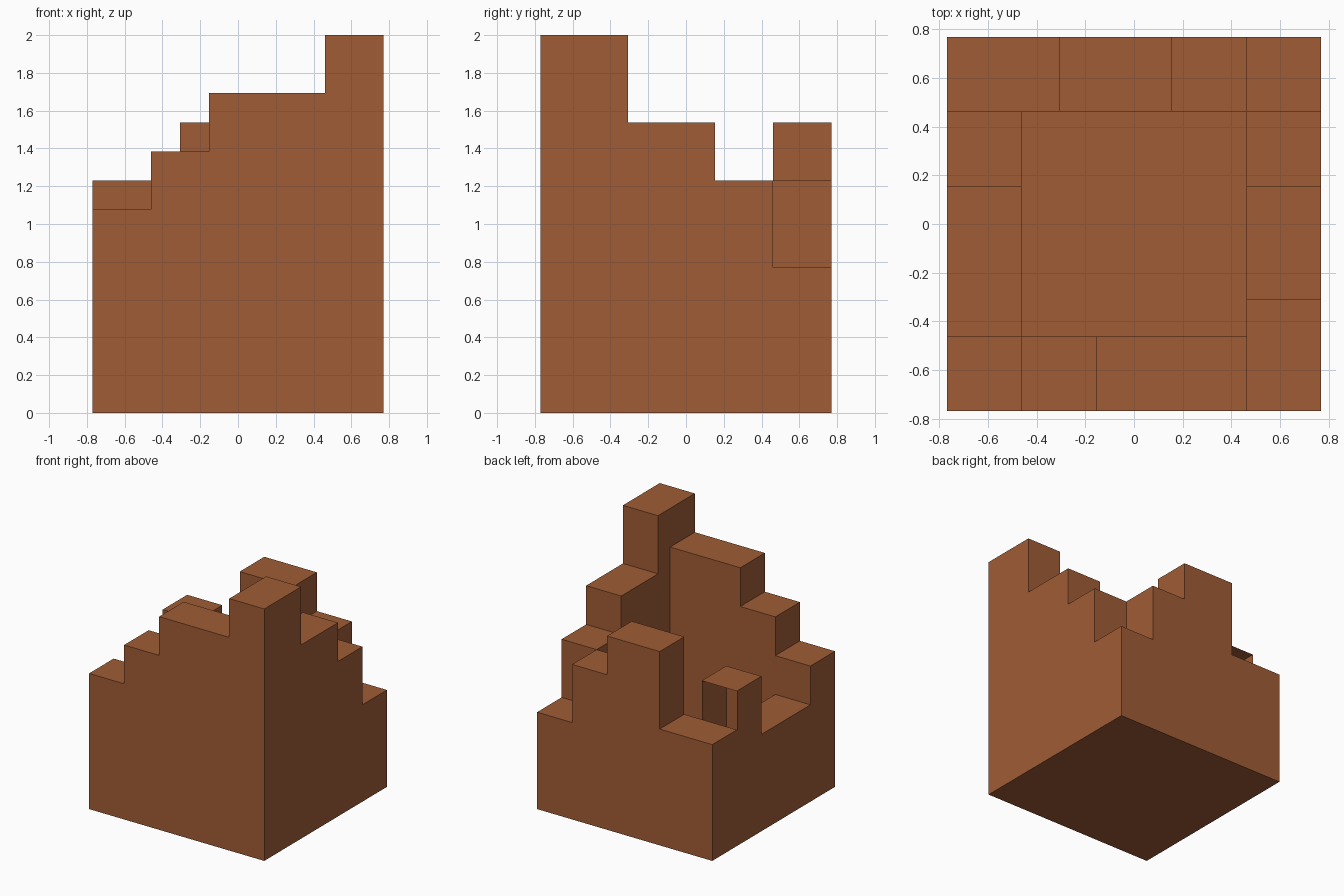
import bpy
import bmesh

cube = bpy.data.objects.get("Cube")
if cube:
    bpy.data.objects.remove(cube, do_unlink=True)

U = 2 / 13          # module of the block grid
HALF = 5            # half the footprint, in modules
INNER = 3           # half the courtyard, in modules

clay = bpy.data.materials.new("brown_clay")
clay.use_nodes = True
colour = (0.352, 0.107, 0.036, 1)
clay.diffuse_color = colour
clay.node_tree.nodes["Principled BSDF"].inputs["Base Color"].default_value = colour


def block(name, x0, x1, y0, y1, height, open_back=False):
    """Box standing on the ground, sized in modules."""
    bm = bmesh.new()
    bmesh.ops.create_cube(bm, size=1)
    for v in bm.verts:
        v.co.x = U * (x1 if v.co.x > 0 else x0)
        v.co.y = U * (y1 if v.co.y > 0 else y0)
        v.co.z = U * (height if v.co.z > 0 else 0)
    bm.normal_update()
    if open_back:
        back = [f for f in bm.faces if f.normal.y > 0.5]
        bmesh.ops.delete(bm, geom=back, context='FACES_ONLY')
    mesh = bpy.data.meshes.new(name)
    bm.to_mesh(mesh)
    bm.free()
    mesh.materials.append(clay)
    bpy.context.collection.objects.link(bpy.data.objects.new(name, mesh))


# Courtyard floor
block("courtyard_floor", -INNER, INNER, -INNER, INNER, 1)

# Front wall, rising towards the tower
block("front_corner", -HALF, -INNER, -HALF, -INNER, 7)
block("front_wall_low", -INNER, -1, -HALF, -INNER, 9)
block("front_wall_high", -1, INNER, -HALF, -INNER, 11)

# Tower and the wall stepping down behind it
block("tower", INNER, HALF, -HALF, -2, 13)
block("left_wall_high", INNER, HALF, -2, 1, 10)
block("left_wall_low", INNER, HALF, 1, INNER, 8)
block("back_left_corner", INNER, HALF, INNER, HALF, 5)

# Back wall
block("back_wall_step", 1, INNER, INNER, HALF, 8)
block("back_wall_high", -2, 1, INNER, HALF, 10)
block("back_right_corner", -HALF, -2, INNER, HALF, 6)

# Broken wall with a hollow stump that is open at the back
block("right_wall_stump", -HALF, -INNER, 1, INNER, 8, open_back=True)
block("right_wall_low", -HALF, -INNER, -INNER, 1, 5)
